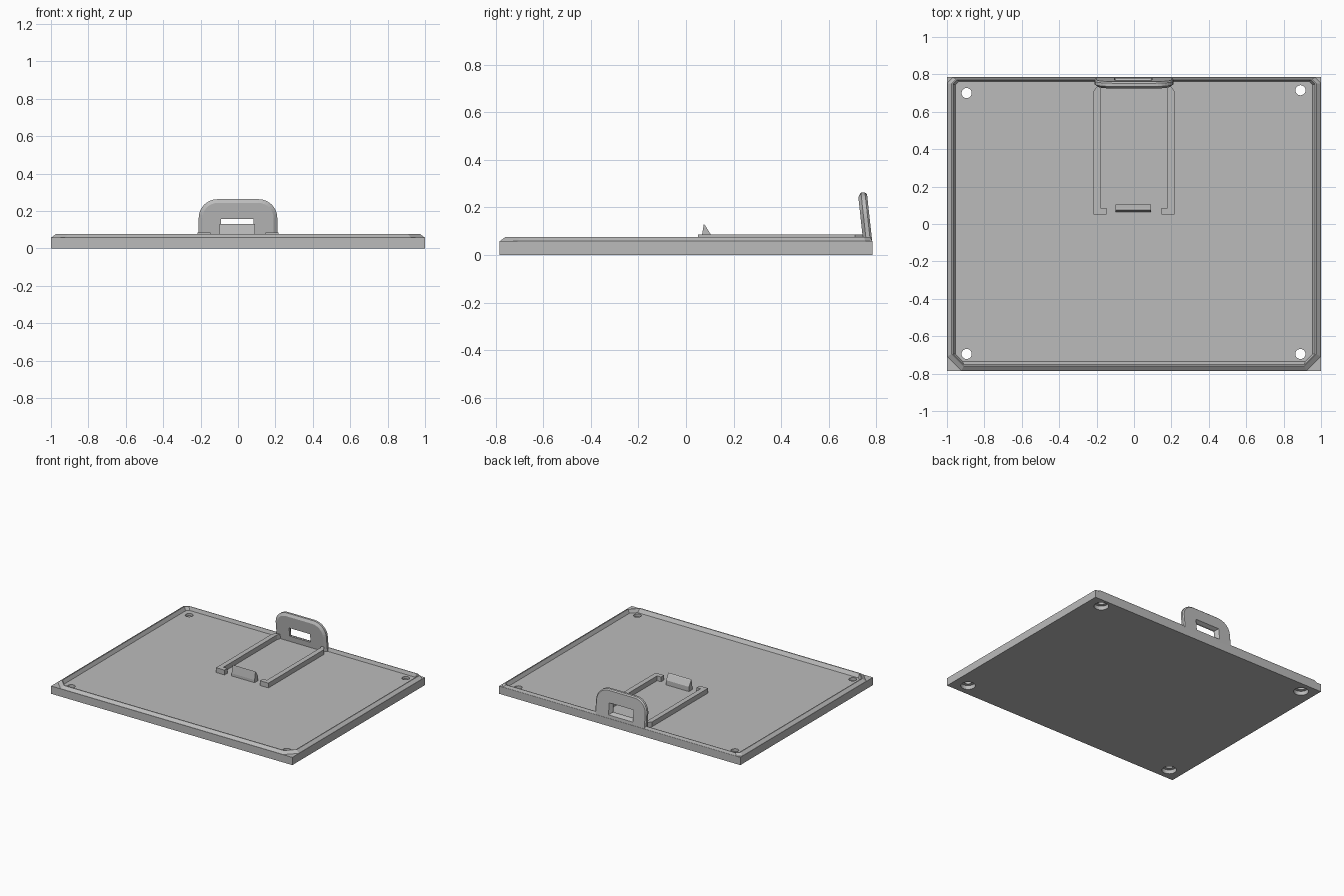
import bpy, bmesh, math
from mathutils import Matrix, Vector

if "Cube" in bpy.data.objects:
    bpy.data.objects.remove(bpy.data.objects["Cube"], do_unlink=True)

grey = bpy.data.materials.new("plain grey")
grey.use_nodes = True
grey.diffuse_color = (0.5, 0.5, 0.5, 1)
grey.node_tree.nodes["Principled BSDF"].inputs["Base Color"].default_value = (0.5, 0.5, 0.5, 1)


def loft(name, rings):
    """Join closed rings of equal length into one capped solid."""
    bm = bmesh.new()
    loops = [[bm.verts.new(p) for p in ring] for ring in rings]
    n = len(loops[0])
    for a, b in zip(loops, loops[1:]):
        for i in range(n):
            j = (i + 1) % n
            bm.faces.new((a[i], a[j], b[j], b[i]))
    bm.faces.new(loops[0])
    bm.faces.new(loops[-1])
    bmesh.ops.recalc_face_normals(bm, faces=bm.faces)
    mesh = bpy.data.meshes.new(name)
    bm.to_mesh(mesh)
    bm.free()
    mesh.materials.append(grey)
    obj = bpy.data.objects.new(name, mesh)
    bpy.context.collection.objects.link(obj)
    return obj


def prism(name, outline, z0, z1):
    return loft(name, [[(x, y, z) for x, y in outline] for z in (z0, z1)])


def rect(x0, x1, y0, y1):
    return [(x0, y0), (x1, y0), (x1, y1), (x0, y1)]


def cut(target, cutter):
    mod = target.modifiers.new("cut", 'BOOLEAN')
    mod.operation = 'DIFFERENCE'
    mod.solver = 'EXACT'
    mod.object = cutter
    cutter.hide_render = True
    cutter.hide_set(True)


def rim_ring(x, front, back, cf, cb, z):
    """Rectangle with clipped corners: cf at the front, cb at the back."""
    return [(-x + cf, front, z), (x - cf, front, z), (x, front + cf, z), (x, back - cb, z),
            (x - cb, back, z), (-x + cb, back, z), (-x, back - cb, z), (-x, front + cf, z)]


FLOOR, EDGE, CREST = 0.05, 0.058, 0.076
W, D = 1.0, 0.785

# Base plate with a raised bevelled rim and a shallow tray
plate = prism("base_plate", rect(-W, W, -D, D), 0, EDGE)
rim = loft("rim", [
    rim_ring(0.998, -0.783, 0.783, 0.075, 0.03, EDGE - 0.004),
    rim_ring(0.998, -0.783, 0.783, 0.075, 0.03, EDGE),
    rim_ring(0.975, -0.76, 0.775, 0.065, 0.025, CREST)])
tray = loft("tray_cutter", [
    rim_ring(0.955, -0.735, 0.763, 0.04, 0.02, FLOOR),
    rim_ring(0.97, -0.755, 0.772, 0.06, 0.022, CREST + 0.004)])
cut(plate, tray)
cut(rim, tray)

# Screw holes, wider from below
for x, y in ((-0.895, 0.70), (0.89, 0.715), (-0.895, -0.695), (0.89, -0.695)):
    for radius, z0, z1 in ((0.027, -0.02, 0.1), (0.05, -0.01, 0.03)):
        circle = [(x + radius * math.cos(math.tau * i / 32), y + radius * math.sin(math.tau * i / 32))
                  for i in range(32)]
        cut(plate, prism("hole_cutter", circle, z0, z1))

# Guide rails with inward feet and clipped rear corners
for side, name in ((-1, "right_rail"), (1, "left_rail")):
    outline = [(0.217, 0.05), (0.217, 0.71), (0.19, 0.745), (0.17, 0.745), (0.18, 0.72),
               (0.18, 0.085), (0.147, 0.085), (0.147, 0.05)]
    prism(name, [(side * x, y) for x, y in outline], FLOOR - 0.005, 0.086)

# Wedge-shaped catch
wedge = [(0.065, FLOOR - 0.005), (0.065, 0.07), (0.075, 0.13), (0.082, 0.122), (0.105, 0.085),
         (0.105, FLOOR - 0.005)]
loft("catch", [[(x, y, z) for y, z in wedge] for x in (-0.098, 0.092)])


# Leaning back tab with rounded top and bevelled edges
def tab_ring(inset, depth):
    w, top, r = 0.21 - inset, 0.263 - inset, 0.1 - inset
    pts = [(-w, 0.045), (w, 0.045)]
    for side, start in ((1, 0), (-1, 90)):
        for i in range(9):
            a = math.radians(start + 90 * i / 8)
            pts.append((side * (w - r) + r * math.cos(a), top - r + r * math.sin(a)))
    return [lean(x, depth, z) for x, z in pts]


def lean(x, depth, z):
    return (x, 0.745 + depth - 0.11 * (z - EDGE), z)


tab = loft("back_tab", [tab_ring(0.02, 0), tab_ring(0, 0.013), tab_ring(0, 0.03), tab_ring(0.008, 0.038)])


def window_ring(w, z0, z1, depth):
    return [lean(x - 0.004, depth, z) for x, z in rect(-w, w, z0, z1)]


cut(tab, loft("window_cutter", [
    window_ring(0.087, 0.092, 0.156, -0.02), window_ring(0.087, 0.092, 0.156, 0.015),
    window_ring(0.105, 0.078, 0.172, 0.045)]))
